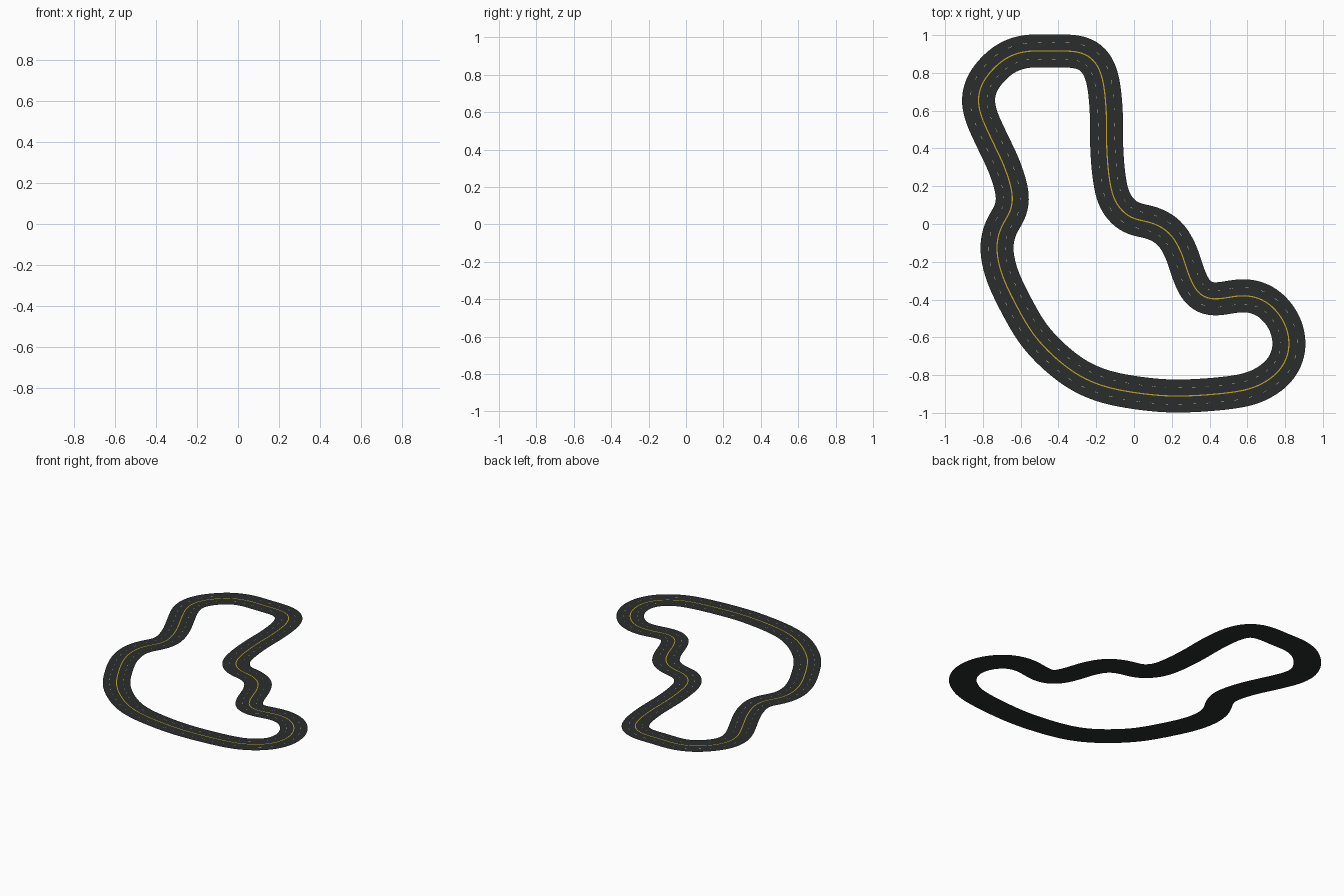
import bpy
from mathutils import Vector

if "Cube" in bpy.data.objects:
    bpy.data.objects.remove(bpy.data.objects["Cube"])

# Centre line of the circuit, clockwise from the top straight
PATH = [(-.58, .913), (-.44, .915), (-.30, .912), (-.215, .87), (-.167, .77), (-.147, .60),
        (-.145, .42), (-.132, .25), (-.10, .12), (-.02, .035), (.10, .005), (.19, -.05),
        (.25, -.15), (.29, -.27), (.34, -.365), (.42, -.399), (.585, -.378), (.70, -.412),
        (.787, -.505), (.822, -.62), (.80, -.73), (.72, -.82), (.57, -.883), (.25, -.911),
        (.0, -.892), (-.20, -.845), (-.36, -.755), (-.52, -.60), (-.634, -.41), (-.705, -.25),
        (-.727, -.12), (-.705, -.02), (-.653, .07), (-.644, .16), (-.685, .30), (-.755, .45),
        (-.812, .58), (-.824, .68), (-.785, .775), (-.69, .87)]
HALF = .0873


def catmull(pts, steps):
    out, n = [], len(pts)
    for i in range(n):
        a, b, c, d = (Vector(pts[(i + k) % n]) for k in (-1, 0, 1, 2))
        for s in range(steps):
            t = s / steps
            out.append(.5 * (2 * b + (c - a) * t + (2 * a - 5 * b + 4 * c - d) * t * t
                             + (3 * b - a - 3 * c + d) * t ** 3))
    return out


def resample(pts, count):
    loop = pts + [pts[0]]
    dist = [0]
    for p, q in zip(loop, loop[1:]):
        dist.append(dist[-1] + (q - p).length)
    out, j = [], 0
    for i in range(count):
        d = dist[-1] * i / count
        while dist[j + 1] < d:
            j += 1
        t = (d - dist[j]) / (dist[j + 1] - dist[j])
        out.append(loop[j].lerp(loop[j + 1], t))
    return out


def material(name, rgb):
    m = bpy.data.materials.new(name)
    m.diffuse_color = (*rgb, 1)
    m.use_nodes = True
    m.node_tree.nodes["Principled BSDF"].inputs["Base Color"].default_value = m.diffuse_color
    return m


N = 320
line = resample(catmull(PATH, 12), N)
for _ in range(6):
    line = [(line[i - 1] + 2 * line[i] + line[(i + 1) % N]) / 4 for i in range(N)]
normals = []
for i in range(N):
    t = (line[(i + 1) % N] - line[i - 1]).normalized()
    normals.append(Vector((-t.y, t.x)))     # left of travel


def ribbon(name, left, right, z, mat, keep=lambda i: True):
    """Flat strip between two sideways offsets, with optional gaps."""
    verts = []
    for p, n in zip(line, normals):
        for off in (left, right):
            q = p + n * off
            verts.append((q.x, q.y, z))
    faces = [(2 * i, 2 * i + 1, 2 * ((i + 1) % N) + 1, 2 * ((i + 1) % N))
             for i in range(N) if keep(i)]
    me = bpy.data.meshes.new(name)
    me.from_pydata(verts, [], faces)
    me.materials.append(mat)
    ob = bpy.data.objects.new(name, me)
    bpy.context.collection.objects.link(ob)
    return ob


asphalt = material("asphalt", (.024, .026, .026))
yellow = material("yellow_paint", (.55, .38, .02))
white = material("white_paint", (.7, .7, .7))

# Road surface, then painted markings just above it
ribbon("road_surface", HALF, -HALF, 0, asphalt)
ribbon("centre_line", .003, -.003, .001, yellow)
for side, off in (("left", .044), ("right", -.044)):
    ribbon(side + "_lane_dashes", off + .001, off - .001, .001, white, lambda i: i % 4 == 0)
